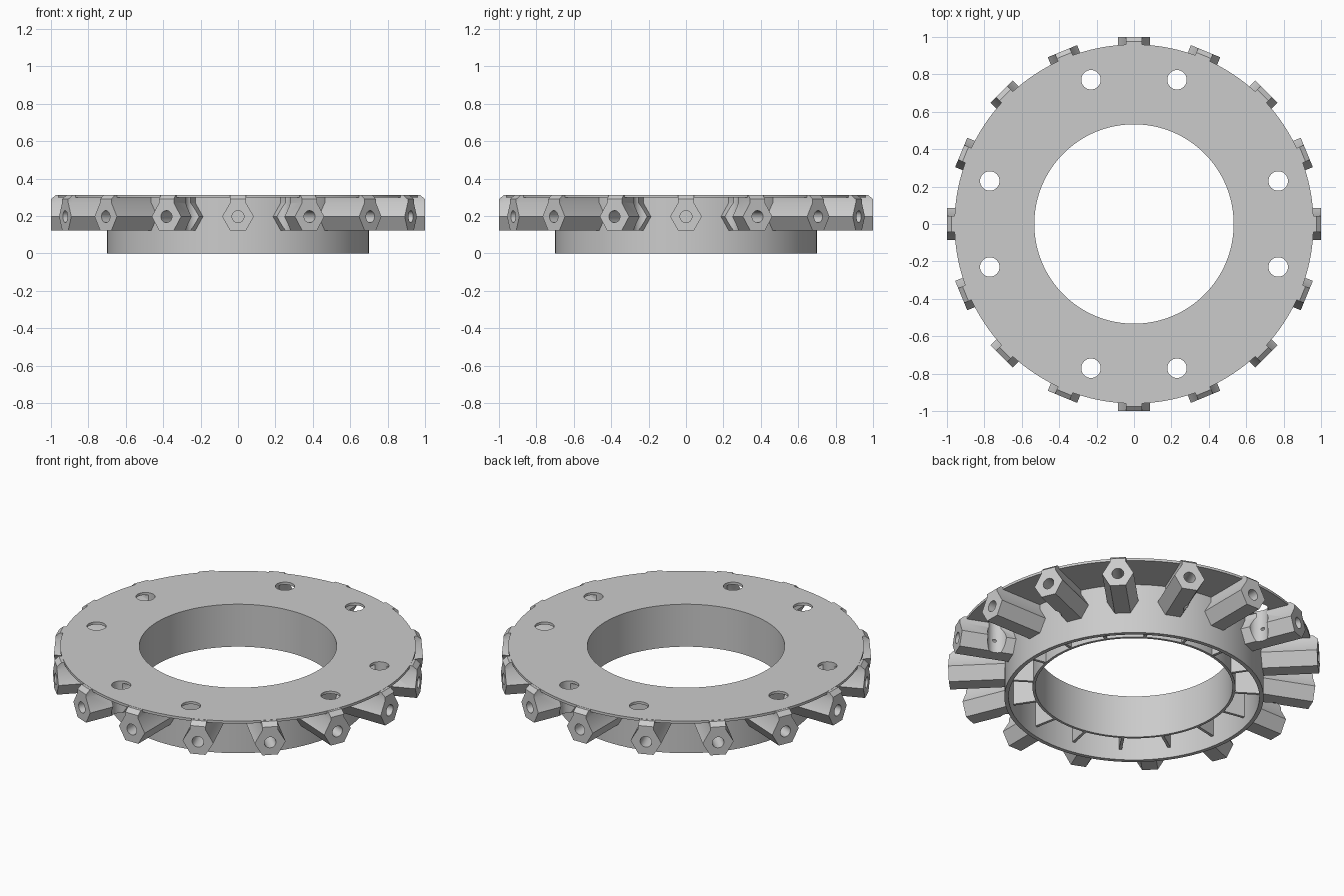
import bpy, bmesh, math
from math import cos, sin, pi
from mathutils import Matrix, Vector

cube = bpy.data.objects.get("Cube")
if cube:
    bpy.data.objects.remove(cube, do_unlink=True)

COUNT = 16            # bosses and ribs around the ring
TOP = 0.313
PITCH = 2 * pi / COUNT

grey = bpy.data.materials.new("plain_grey")
grey.use_nodes = True
colour = (0.6, 0.6, 0.6, 1)
grey.diffuse_color = colour
grey.node_tree.nodes["Principled BSDF"].inputs["Base Color"].default_value = colour


def make(name, bm):
    bmesh.ops.recalc_face_normals(bm, faces=bm.faces)
    mesh = bpy.data.meshes.new(name)
    bm.to_mesh(mesh)
    bm.free()
    mesh.materials.append(grey)
    obj = bpy.data.objects.new(name, mesh)
    bpy.context.collection.objects.link(obj)
    return obj


def activate(obj):
    bpy.ops.object.select_all(action='DESELECT')
    obj.select_set(True)
    bpy.context.view_layer.objects.active = obj


def cut(obj, cutter):
    mod = obj.modifiers.new("cut", 'BOOLEAN')
    mod.operation = 'DIFFERENCE'
    mod.solver = 'EXACT'
    mod.object = cutter
    activate(obj)
    bpy.ops.object.modifier_apply(modifier=mod.name)


def lathe(name, profile, steps=128):
    bm = bmesh.new()
    rings = [[bm.verts.new((r * cos(2 * pi * i / steps), r * sin(2 * pi * i / steps), z))
              for r, z in profile] for i in range(steps)]
    n = len(profile)
    for i in range(steps):
        a, b = rings[i], rings[(i + 1) % steps]
        for j in range(n):
            k = (j + 1) % n
            bm.faces.new((a[j], b[j], b[k], a[k]))
    return make(name, bm)


def cylinder(bm, radius, depth, matrix):
    bmesh.ops.create_cone(bm, cap_ends=True, segments=32, radius1=radius,
                          radius2=radius, depth=depth, matrix=matrix)


# Flanged ring: top plate, outer skirt and shorter inner wall
PLATE = 0.298
ring = lathe("flanged_ring", [
    (0.533, 0.06), (0.533, TOP), (0.96, TOP), (0.96, PLATE), (0.70, PLATE),
    (0.70, 0), (0.677, 0), (0.677, PLATE), (0.548, PLATE), (0.548, 0.06)])

# Radial hex bosses, each joined to the plate by a neck with a chamfered tip
half = [(0.0425, 0.123), (0.085, 0.197), (0.0425, 0.271)]
bm = bmesh.new()
for i in range(COUNT):
    turn = Matrix.Rotation(i * PITCH, 4, 'Z')
    sections = []
    for r, neck_top in ((0.688, TOP - 0.001), (0.975, TOP - 0.001), (1.0, 0.29)):
        side = half + [(0.0425, neck_top)]
        outline = side + [(-y, z) for y, z in reversed(side)]
        sections.append([bm.verts.new(turn @ Vector((r, y, z))) for y, z in outline])
    for a, b in zip(sections, sections[1:]):
        for j in range(len(a)):
            k = (j + 1) % len(a)
            bm.faces.new((a[j], a[k], b[k], b[j]))
    bm.faces.new(sections[0])
    bm.faces.new(sections[-1])
bosses = make("hex_bosses", bm)

# Stiffening ribs in the pocket, midway between bosses
bm = bmesh.new()
for i in range(COUNT):
    bmesh.ops.create_cube(bm, size=1, matrix=Matrix.Rotation((i + 0.5) * PITCH, 4, 'Z')
                          @ Matrix.Translation((0.613, 0, 0.182))
                          @ Matrix.Diagonal((0.14, 0.016, 0.24, 1)))
ribs = make("pocket_ribs", bm)

# Cutter for the eight vertical mounting holes
bm = bmesh.new()
for a, b in ((0.23, 0.771), (0.771, 0.23)):
    for sx in (-1, 1):
        for sy in (-1, 1):
            cylinder(bm, 0.052, 0.6, Matrix.Translation((sx * a, sy * b, 0.25)))
mount_cutter = make("mounting_hole_cutter", bm)

# Cutter for the blind bolt holes in the boss ends
bm = bmesh.new()
for i in range(COUNT):
    cylinder(bm, 0.032, 0.32, Matrix.Rotation(i * PITCH, 4, 'Z')
             @ Matrix.Translation((0.88, 0, 0.197)) @ Matrix.Rotation(pi / 2, 4, 'Y'))
bolt_cutter = make("bolt_hole_cutter", bm)

cut(ring, mount_cutter)
cut(bosses, bolt_cutter)
cut(bosses, mount_cutter)
for helper in (mount_cutter, bolt_cutter):
    bpy.data.objects.remove(helper, do_unlink=True)

for obj in (ring, bosses):
    activate(obj)
    bpy.ops.object.shade_smooth_by_angle(angle=math.radians(30))
